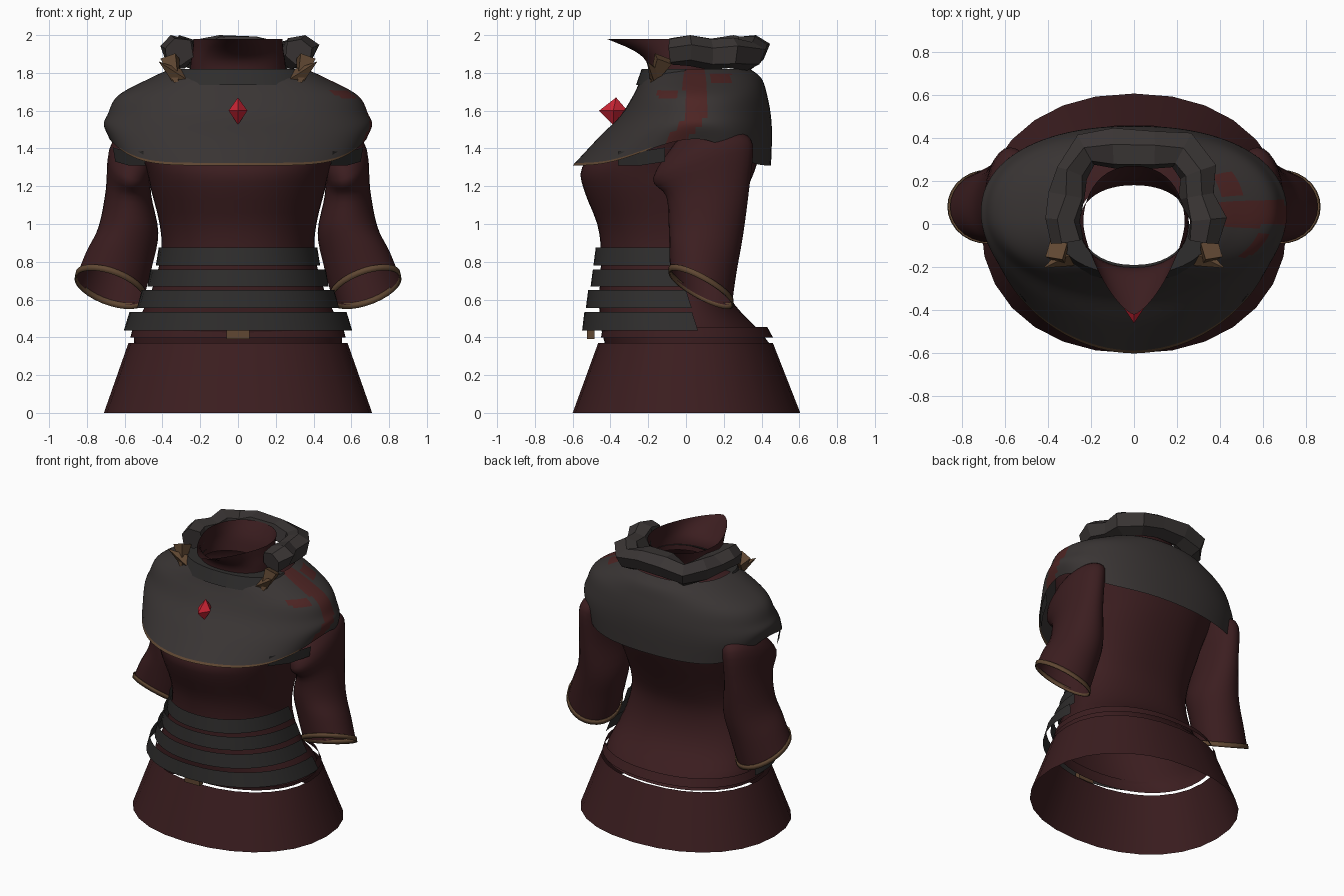
import bpy, bmesh, math, random
from mathutils import Vector

if "Cube" in bpy.data.objects:
    bpy.data.objects.remove(bpy.data.objects["Cube"])

random.seed(4)


def mat(name, col):
    m = bpy.data.materials.new(name)
    m.diffuse_color = (*col, 1)
    m.use_nodes = True
    m.node_tree.nodes["Principled BSDF"].inputs["Base Color"].default_value = m.diffuse_color
    return m


CLOTH = mat("dark red cloth", (0.044, 0.0125, 0.014))
GREY = mat("grey leather", (0.041, 0.035, 0.034))
BAND = mat("dark grey strap", (0.028, 0.0265, 0.026))
PAINT = mat("red paint", (0.075, 0.018, 0.017))
BRONZE = mat("bronze", (0.115, 0.063, 0.032))
GEM = mat("red gem", (0.60, 0.018, 0.035))


def ring(z, rx, yf, yb, c=0.0, e=0.92, lift=0, n=48, a0=0.0, a1=360.0, ef=None):
    """Egg-shaped ring starting at the front; lift raises its sides, ef shapes the front half."""
    pts = []
    count = n if a1 - a0 >= 360 else n + 1
    for i in range(count):
        t = math.radians(a0 + (a1 - a0) * i / n)
        s, k = math.sin(t), math.cos(t)
        p = ef if ef and k > 0 else e
        x = rx * math.copysign(abs(s) ** p, s)
        d = math.copysign(abs(k) ** p, k)
        y = c + d * ((yf - c) if k > 0 else (c - yb))
        pts.append(Vector((x, y, z + lift * abs(s) ** 6)))
    return pts


def loop(c, rx, ry, sx, sy, n=28):
    """Ellipse whose plane slopes by sx along x and sy along y."""
    out = []
    for i in range(n):
        t = 2 * math.pi * i / n
        dx, dy = rx * math.cos(t), ry * math.sin(t)
        out.append(Vector((c[0] + dx, c[1] + dy, c[2] + sx * dx + sy * dy)))
    return out


def smooth_rings(rings, steps):
    """Insert Catmull-Rom rings between the given ones."""
    out, last = [], len(rings) - 1
    for i in range(last):
        quad = [rings[max(i - 1, 0)], rings[i], rings[i + 1], rings[min(i + 2, last)]]
        for j in range(steps):
            t = j / steps
            out.append([0.5 * (2 * b + (d - a) * t + (2 * a - 5 * b + 4 * d - e) * t * t
                               + (3 * b - a - 3 * d + e) * t ** 3)
                        for a, b, d, e in zip(*quad)])
    return out + [rings[-1]]


def loft(name, rings, mats, closed=True, caps=False, smooth=True, rule=None, thick=0):
    bm = bmesh.new()
    rows = [[bm.verts.new(p) for p in r] for r in rings]
    n = len(rows[0])
    for r, (a, b) in enumerate(zip(rows, rows[1:])):
        for i in range(n if closed else n - 1):
            j = (i + 1) % n
            f = bm.faces.new((a[i], a[j], b[j], b[i]))
            if rule:
                f.material_index = rule(r, i, f.calc_center_median())
    if caps:
        bm.faces.new(rows[0])
        bm.faces.new(rows[-1][::-1])
    bmesh.ops.recalc_face_normals(bm, faces=bm.faces)
    return finish(name, bm, mats, smooth, thick)


def finish(name, bm, mats, smooth=False, thick=0):
    me = bpy.data.meshes.new(name)
    bm.to_mesh(me)
    bm.free()
    ob = bpy.data.objects.new(name, me)
    bpy.context.collection.objects.link(ob)
    for m in mats:
        me.materials.append(m)
    if thick:
        s = ob.modifiers.new("thickness", 'SOLIDIFY')
        s.thickness = thick
    if smooth:
        bpy.ops.object.select_all(action='DESELECT')
        ob.select_set(True)
        bpy.context.view_layer.objects.active = ob
        bpy.ops.object.shade_smooth_by_angle(angle=math.radians(40))
    return ob


# skirt and hip belts
loft("skirt", [ring(0, .71, -.60, .605, n=28), ring(.37, .58, -.465, .46, n=28)], [CLOTH])
loft("hip_belt", [ring(.40, .57, -.45, .46), ring(.455, .555, -.44, .43)], [CLOTH])

# torso
torso = [(.37, .55, -.43, .44), (.45, .545, -.45, .375), (.57, .49, -.46, .26),
         (.70, .44, -.455, .20), (.85, .405, -.45, .19), (1.0, .415, -.47, .24),
         (1.18, .46, -.54, .32), (1.30, .49, -.55, .37), (1.45, .55, -.42, .41),
         (1.60, .60, -.30, .41), (1.72, .47, -.23, .37), (1.80, .26, -.20, .20)]
loft("torso", smooth_rings([ring(*t) for t in torso], 3), [CLOTH])

# four front waist straps and buckle
for k, (z0, z1, r0, r1, y, a) in enumerate([(.78, .875, .435, .42, -.49, 92), (.67, .76, .48, .465, -.505, 94),
                                           (.555, .65, .535, .51, -.53, 94), (.435, .535, .605, .575, -.55, 99)]):
    loft("waist_strap_%d" % (k + 1),
         [ring(z0, r0, y, .35, n=24, a0=-a, a1=a), ring(z1, r1, y + .012, .30, n=24, a0=-a + 4, a1=a - 4)],
         [BAND], closed=False)
bm = bmesh.new()
bmesh.ops.create_cube(bm, size=1)
for v in bm.verts:
    v.co = Vector((v.co.x * .12, v.co.y * .04 - .505, v.co.z * .05 + .415))
finish("buckle", bm, [BRONZE])

# chest mantle: curved red seam on one shoulder, paint patches, bronze hem at the front
N = 96
mantle = [(1.82, .36, -.19, .34, 0, .9), (1.77, .47, -.235, .40, 0, .9), (1.68, .635, -.28, .43, 0, .92),
          (1.57, .69, -.35, .45, .01, .98), (1.46, .71, -.46, .455, .065, 1.04), (1.31, .68, -.60, .45, .14, 1.05)]
rings = smooth_rings([ring(z, rx, yf, yb, .05, .9, l, N, ef=ef) for z, rx, yf, yb, l, ef in mantle], 7)


def mantle_colour(r, i, p):
    k = math.cos(2 * math.pi * (i + .5) / N)
    if r == len(rings) - 2 and k > .4:
        return 2
    seam = .045 - max(0, 1.56 - p.z) * .8
    if p.x > 0 and abs(p.y - seam) < .055:
        return 1
    if p.x > .4 and -.15 < p.y < -.04 and 1.67 < p.z < 1.705:
        return 1
    if p.x > .3 and .13 < p.y < .24 and 1.75 < p.z < 1.80:
        return 1
    return 0


loft("chest_mantle", rings, [GREY, PAINT, BRONZE], rule=mantle_colour)

# neck band over the front of the mantle
loft("neck_band", [ring(1.735, .41, -.265, .3, n=20, a0=-90, a1=90),
                   ring(1.82, .37, -.235, .3, n=20, a0=-90, a1=90),
                   ring(1.82, .25, -.19, .3, n=20, a0=-90, a1=90)], [BAND], closed=False)

# cloth collar flaring forward into a point
loft("collar", smooth_rings([ring(1.78, .255, -.20, .18), ring(1.86, .25, -.21, .20),
                             ring(1.92, .24, -.28, .23, ef=1.1),
                             ring(1.98, .235, -.42, .27, ef=1.4)], 3), [CLOTH])

# lumpy faceted roll around the back of the neck
half = [(.32, -.08, 1.91), (.335, .02, 1.92), (.30, .13, 1.91), (.295, .24, 1.915), (.22, .34, 1.895), (.09, .35, 1.925)]
path = [Vector(p) for p in half] + [Vector((-x, y, z)) for x, y, z in reversed(half)]
roll = []
for i, p in enumerate(path):
    d = (path[min(i + 1, len(path) - 1)] - path[max(i - 1, 0)]).normalized()
    side = d.cross(Vector((0, 0, 1))).normalized()
    up = side.cross(d)
    roll.append([])
    for j in range(6):
        t = 2 * math.pi * j / 6 + .3
        q = random.uniform(.78, 1.2)
        v = p + side * math.cos(t) * .086 * q + up * math.sin(t) * .085 * q
        v.z = min(v.z, 2.0)
        roll[-1].append(v)
loft("neck_roll", roll, [GREY], caps=True, smooth=False)


def spike(name, base, tip, r):
    bm = bmesh.new()
    d = Vector(tip) - Vector(base)
    bmesh.ops.create_cone(bm, cap_ends=True, segments=4, radius1=r, radius2=0, depth=d.length)
    q = d.to_track_quat('Z', 'Y')
    mid = (Vector(base) + Vector(tip)) / 2
    for v in bm.verts:
        v.co = q @ v.co + mid
    finish(name, bm, [BRONZE])


# sleeves, cuffs, armpit flaps and collar spikes on both sides
arm = [((.51, .12, 1.45), .11, .18, .3, .15), ((.57, .09, 1.33), .115, .265, .4, .33),
       ((.58, .115, 1.17), .12, .22, .1, .1), ((.58, .105, .97), .158, .197, .1, -.15),
       ((.63, .09, .81), .175, .178, .2, -.35), ((.675, .08, .67), .178, .165, .3, -.5)]
for s, side in ((1, "left"), (-1, "right")):
    def mir(rs):
        return [[Vector((p.x * s, p.y, p.z)) for p in r] for r in rs]
    loft(side + "_sleeve", mir(smooth_rings([loop(*a) for a in arm], 4)), [CLOTH])
    loft(side + "_cuff", mir([loop((.678, .08, .652), .188, .172, .3, -.5),
                              loop((.672, .08, .684), .188, .172, .3, -.5)]), [BRONZE], thick=.008)
    flap = [Vector(p) for p in ((.49, -.36, 1.31), (.58, -.24, 1.31), (.65, -.11, 1.33))]
    loft(side + "_armpit_flap", mir([flap, [p + Vector((.012, 0, .075)) for p in flap]]),
         [BAND], closed=False)
    spike(side + "_spike_up", (.29 * s, -.14, 1.76), (.42 * s, -.205, 1.86), .058)
    spike(side + "_spike_down", (.36 * s, -.12, 1.875), (.31 * s, -.20, 1.70), .06)

# chest gem
bm = bmesh.new()
g = [bm.verts.new(p) for p in ((.05, -.385, 1.60), (0, -.46, 1.60), (-.05, -.385, 1.60), (0, -.31, 1.60))]
top, low = bm.verts.new((0, -.37, 1.67)), bm.verts.new((0, -.385, 1.525))
for i in range(4):
    bm.faces.new((g[i], top, g[(i + 1) % 4]))
    bm.faces.new((g[(i + 1) % 4], low, g[i]))
bmesh.ops.recalc_face_normals(bm, faces=bm.faces)
finish("chest_gem", bm, [GEM])
